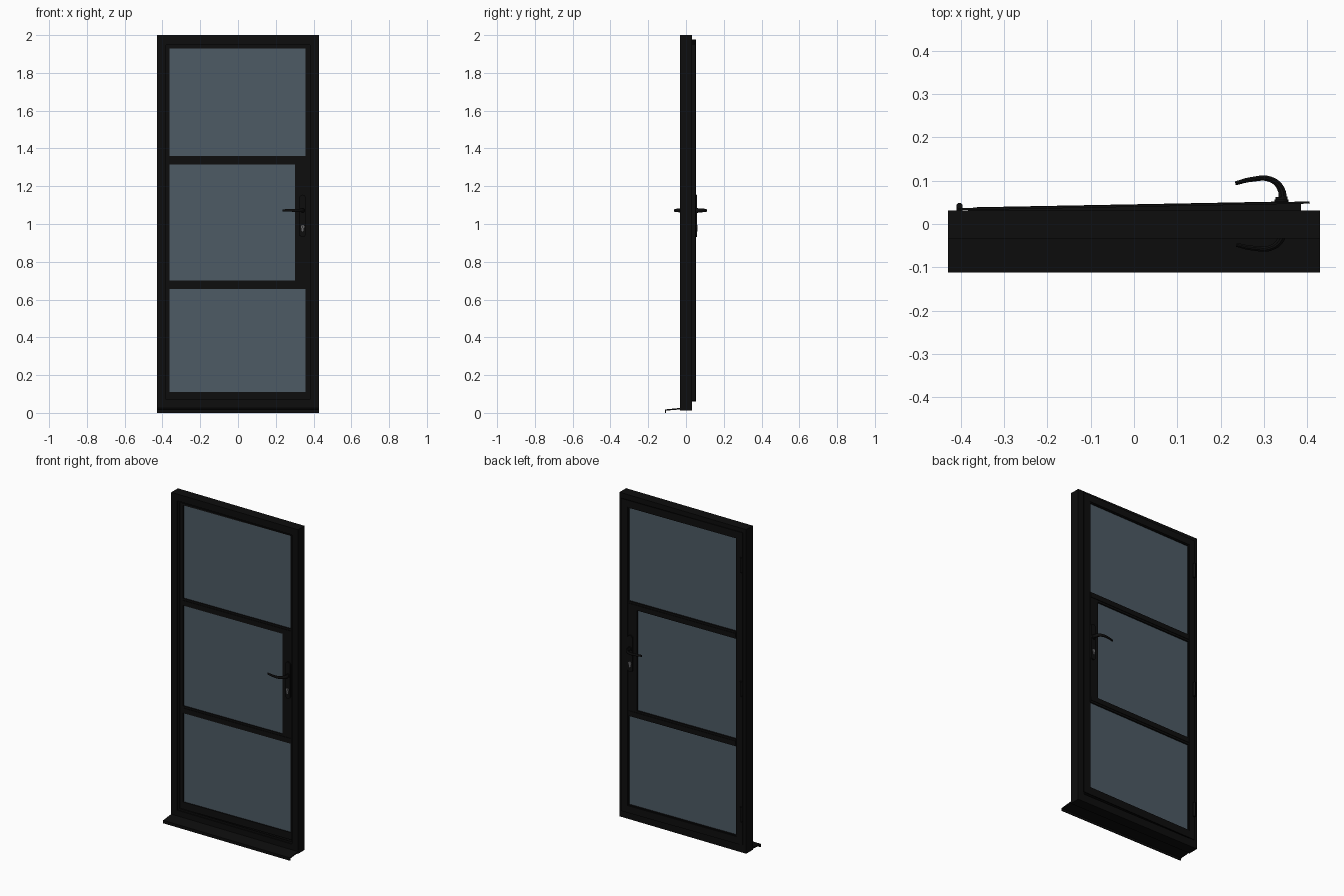
import bpy, bmesh, math
from mathutils import Matrix, Vector

if "Cube" in bpy.data.objects:
    bpy.data.objects.remove(bpy.data.objects["Cube"])


def material(name, rgb):
    m = bpy.data.materials.new(name)
    m.diffuse_color = (*rgb, 1)
    m.use_nodes = True
    m.node_tree.nodes["Principled BSDF"].inputs["Base Color"].default_value = m.diffuse_color
    return m


BLACK = material("black_metal", (0.004, 0.004, 0.004))
GLASS = material("tinted_glass", (0.075, 0.105, 0.13))
STEEL = material("lock_steel", (0.13, 0.13, 0.135))

# The leaf stands slightly ajar, turned about its hinge line
HINGE = Vector((-0.40, 0.037, 0))
AJAR = (Matrix.Translation(HINGE) @ Matrix.Rotation(math.radians(1.07), 4, 'Z')
        @ Matrix.Translation((0.40, 0, 0)))
FIXED = Matrix.Identity(4)


def finish(name, bm, mat, place):
    bmesh.ops.recalc_face_normals(bm, faces=bm.faces[:])
    me = bpy.data.meshes.new(name)
    bm.transform(place)
    bm.to_mesh(me)
    bm.free()
    me.materials.append(mat)
    ob = bpy.data.objects.new(name, me)
    bpy.context.collection.objects.link(ob)
    return ob


def add_box(bm, x0, x1, y0, y1, z0, z1):
    m = (Matrix.Translation(((x0 + x1) / 2, (y0 + y1) / 2, (z0 + z1) / 2))
         @ Matrix.Diagonal((x1 - x0, y1 - y0, z1 - z0, 1)))
    bmesh.ops.create_cube(bm, size=1, matrix=m)


def box(name, dims, mat=BLACK, place=FIXED):
    bm = bmesh.new()
    add_box(bm, *dims)
    return finish(name, bm, mat, place)


def ring_frame(name, outer, inner, y0, y1, place=FIXED):
    """Closed rectangular frame with mitred corners; rects are x0, x1, z0, z1."""
    bm = bmesh.new()

    def loop(r, y):
        return [bm.verts.new((x, y, z)) for x, z in
                ((r[0], r[2]), (r[1], r[2]), (r[1], r[3]), (r[0], r[3]))]
    rings = [loop(outer, y0), loop(inner, y0), loop(inner, y1), loop(outer, y1)]
    for a, b in zip(rings, rings[1:] + rings[:1]):
        for i in range(4):
            j = (i + 1) % 4
            bm.faces.new((a[i], a[j], b[j], b[i]))
    return finish(name, bm, BLACK, place)


def plate(name, outline, y0, y1, mat, place):
    """Extrude an x-z outline along y."""
    bm = bmesh.new()
    f = bm.faces.new([bm.verts.new((x, y0, z)) for x, z in outline])
    out = bmesh.ops.extrude_face_region(bm, geom=[f])
    vs = [g for g in out["geom"] if isinstance(g, bmesh.types.BMVert)]
    bmesh.ops.translate(bm, verts=vs, vec=(0, y1 - y0, 0))
    return finish(name, bm, mat, place)


def arc(cx, cz, r, a0, a1, n=10):
    return [(cx + r * math.cos(math.radians(a0 + (a1 - a0) * i / n)),
             cz + r * math.sin(math.radians(a0 + (a1 - a0) * i / n))) for i in range(n + 1)]


# Outer frame: main section plus a narrow front step
ring_frame("outer_frame", (-0.43, 0.43, 0.012, 2.0), (-0.39, 0.39, 0.06, 1.958), -0.033, 0.031)
ring_frame("frame_stop", (-0.395, 0.395, 0.05, 1.965), (-0.38, 0.38, 0.07, 1.948), -0.026, -0.018)

# Sloping sill with a drip edge
bm = bmesh.new()
profile = [(-0.112, 0), (-0.112, 0.018), (-0.033, 0.026), (0.028, 0.026),
           (0.028, 0.012), (-0.033, 0.018), (-0.107, 0.012), (-0.107, 0)]
ends = [[bm.verts.new((x, y, z)) for y, z in profile] for x in (-0.43, 0.43)]
for e in ends:
    bm.faces.new(e)
for i in range(len(profile)):
    j = (i + 1) % len(profile)
    bm.faces.new((ends[0][i], ends[0][j], ends[1][j], ends[1][i]))
finish("sill", bm, BLACK, FIXED)

# Door leaf: deep body and a thin overlapping lip on the back
opening = (-0.364, 0.356, 0.11, 1.93)
ring_frame("leaf_body", (-0.384, 0.386, 0.066, 1.953), opening, -0.05, -0.004, AJAR)
ring_frame("leaf_lip", (-0.408, 0.406, 0.06, 1.977), (-0.37, 0.362, 0.104, 1.936), -0.005, 0.0, AJAR)

# Glazing bars, each a full depth bar with a slim raised centre, and the lock stile
for label, z0, z1 in (("upper", 1.315, 1.36), ("lower", 0.655, 0.70)):
    box(label + "_bar", (-0.366, 0.358, -0.05, -0.002, z0, z1), place=AJAR)
    box(label + "_bar_rib", (-0.364, 0.356, -0.053, 0.001, z0 + 0.012, z1 - 0.012), place=AJAR)
box("lock_stile", (0.30, 0.358, -0.05, -0.002, 0.698, 1.317), place=AJAR)

# Sealed glass units
for label, z0, z1, x1 in (("top", 1.357, 1.934, 0.36), ("middle", 0.697, 1.318, 0.303),
                          ("bottom", 0.106, 0.658, 0.36)):
    box(label + "_glass", (-0.368, x1, -0.044, -0.011, z0, z1), GLASS, AJAR)

# Lock hardware on both faces
back_plate = arc(0.341, 1.139, 0.016, 0, 180) + arc(0.341, 0.946, 0.016, 180, 360)
cylinder = arc(0.341, 0.985, 0.0095, -60, 240, 16) + arc(0.341, 0.965, 0.0047, 180, 360, 8)
rosette = arc(0.341, 1.072, 0.014, 0, 345, 23)
for label, y, s in (("back", -0.002, 1), ("front", -0.05, -1)):
    plate(label + "_lock_plate", back_plate, y, y + s * 0.008, BLACK, AJAR)
    plate(label + "_lock_cylinder", cylinder, y, y + s * 0.011, STEEL, AJAR)
    plate(label + "_keyhole", [(0.3402, 0.979), (0.3418, 0.979), (0.3418, 0.991), (0.3402, 0.991)],
          y, y + s * 0.0115, BLACK, AJAR)
    plate(label + "_handle_collar", rosette, y, y + s * 0.014, BLACK, AJAR)

    # Lever handle: curved sweep turning towards the hinges
    cu = bpy.data.curves.new(label + "_handle", 'CURVE')
    cu.dimensions = '3D'
    cu.bevel_depth = 0.0065
    cu.bevel_resolution = 3
    cu.use_fill_caps = True
    cu.resolution_u = 6
    sp = cu.splines.new('BEZIER')
    path = [(0.343, 0.0), (0.341, 0.03), (0.318, 0.054), (0.27, 0.055), (0.235, 0.047)]
    sp.bezier_points.add(len(path) - 1)
    for bp, (px, py), r in zip(sp.bezier_points, path, (1.5, 1.3, 1, 0.85, 0.7)):
        bp.co = (px, y + s * py, 0)
        bp.radius = r
        bp.handle_left_type = bp.handle_right_type = 'AUTO'
    ob = bpy.data.objects.new(label + "_handle", cu)
    bpy.context.collection.objects.link(ob)
    cu.materials.append(BLACK)
    ob.matrix_world = (AJAR @ Matrix.Translation((0, 0, 1.072))
                       @ Matrix.Diagonal((1, 1, 1.3, 1)))
    bpy.ops.object.select_all(action='DESELECT')
    ob.select_set(True)
    bpy.context.view_layer.objects.active = ob
    bpy.ops.object.convert(target='MESH')
    bpy.ops.object.shade_smooth_by_angle()

# Hinge barrels
for label, z in (("lower", 0.25), ("middle", 1.02), ("upper", 1.78)):
    bm = bmesh.new()
    bmesh.ops.create_cone(bm, cap_ends=True, segments=16, radius1=0.007, radius2=0.007, depth=0.09,
                          matrix=Matrix.Translation((-0.403, 0.042, z)))
    add_box(bm, -0.41, -0.396, 0.03, 0.041, z - 0.04, z + 0.04)
    ob = finish(label + "_hinge", bm, BLACK, FIXED)
    bpy.ops.object.select_all(action='DESELECT')
    ob.select_set(True)
    bpy.context.view_layer.objects.active = ob
    bpy.ops.object.shade_smooth_by_angle()
